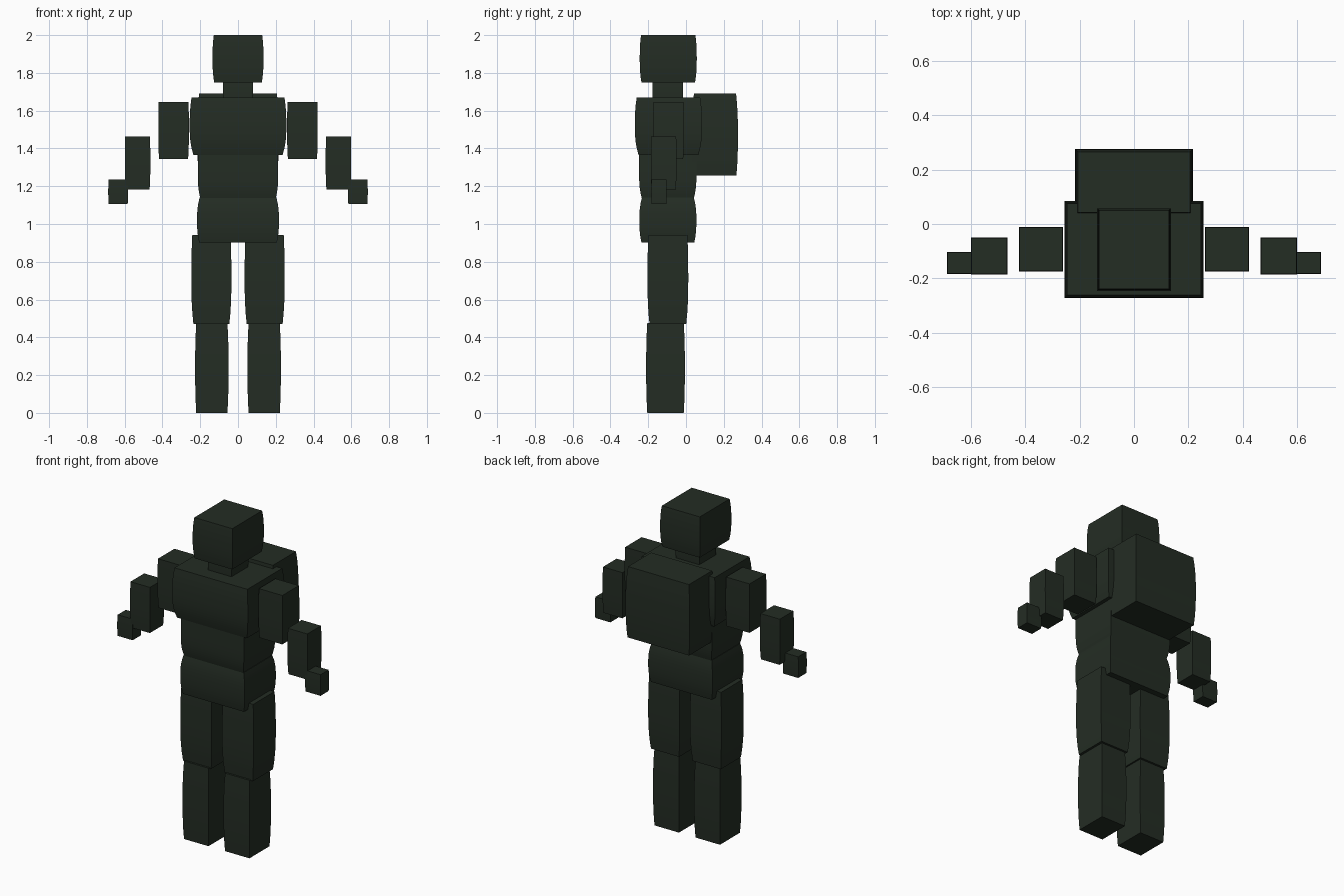
import bpy
import bmesh

if "Cube" in bpy.data.objects:
    bpy.data.objects.remove(bpy.data.objects["Cube"])

# One dark green colour for the whole figure
green = bpy.data.materials.new("dark_green")
green.diffuse_color = (0.0175, 0.026, 0.0175, 1.0)
green.use_nodes = True
green.node_tree.nodes["Principled BSDF"].inputs["Base Color"].default_value = green.diffuse_color

RINGS = 8


def barrel_box(name, x, y, z, low=0.01, high=0.01):
    """Square-section block whose walls bow out; low/high are the end insets."""
    bm = bmesh.new()
    rings = []
    for i in range(RINGS + 1):
        t = 2 * i / RINGS - 1
        inset = (low if t < 0 else high) * abs(t) ** 2.5
        h = z[0] + (z[1] - z[0]) * i / RINGS
        x0, x1, y0, y1 = x[0] + inset, x[1] - inset, y[0] + inset, y[1] - inset
        rings.append([bm.verts.new((px, py, h)) for px, py in
                      ((x0, y0), (x1, y0), (x1, y1), (x0, y1))])
    for a, b in zip(rings, rings[1:]):
        for k in range(4):
            n = (k + 1) % 4
            bm.faces.new((a[k], a[n], b[n], b[k]))
    bm.faces.new(rings[0][::-1])
    bm.faces.new(rings[-1])
    mesh = bpy.data.meshes.new(name)
    bm.to_mesh(mesh)
    bm.free()
    mesh.materials.append(green)
    obj = bpy.data.objects.new(name, mesh)
    bpy.context.collection.objects.link(obj)
    bpy.ops.object.select_all(action='DESELECT')
    obj.select_set(True)
    bpy.context.view_layer.objects.active = obj
    bpy.ops.object.shade_smooth_by_angle(angle=0.6)


def pair(name, x, y, z, low=0.005, high=0.005):
    """Matching limb blocks on both sides; x is given for the +x side."""
    barrel_box("left_" + name, x, y, z, low, high)
    barrel_box("right_" + name, (-x[1], -x[0]), y, z, low, high)


# Head and neck
barrel_box("head", (-0.135, 0.135), (-0.245, 0.057), (1.75, 2.0), 0.009, 0.007)
barrel_box("neck", (-0.08, 0.08), (-0.177, -0.015), (1.64, 1.77), 0.002, 0.002)

# Torso
barrel_box("chest", (-0.256, 0.256), (-0.271, 0.085), (1.365, 1.67), 0.02, 0.01)
barrel_box("abdomen", (-0.213, 0.213), (-0.248, 0.055), (1.12, 1.39), 0.019, 0.0)
barrel_box("pelvis", (-0.217, 0.217), (-0.247, 0.055), (0.902, 1.14), 0.011, 0.014)

# Backpack
barrel_box("backpack", (-0.216, 0.216), (0.032, 0.275), (1.258, 1.69), 0.008, 0.01)

# Legs
pair("thigh", (0.035, 0.247), (-0.204, 0.012), (0.47, 0.943), 0.011, 0.005)
pair("shin", (0.05, 0.227), (-0.211, -0.006), (0.0, 0.476), 0.006, 0.006)

# Arms
pair("upper_arm", (0.26, 0.422), (-0.174, -0.011), (1.345, 1.645), 0.004, 0.002)
pair("forearm", (0.464, 0.599), (-0.186, -0.05), (1.182, 1.462), 0.004, 0.002)
pair("hand", (0.582, 0.687), (-0.184, -0.102), (1.107, 1.236), 0.002, 0.002)
